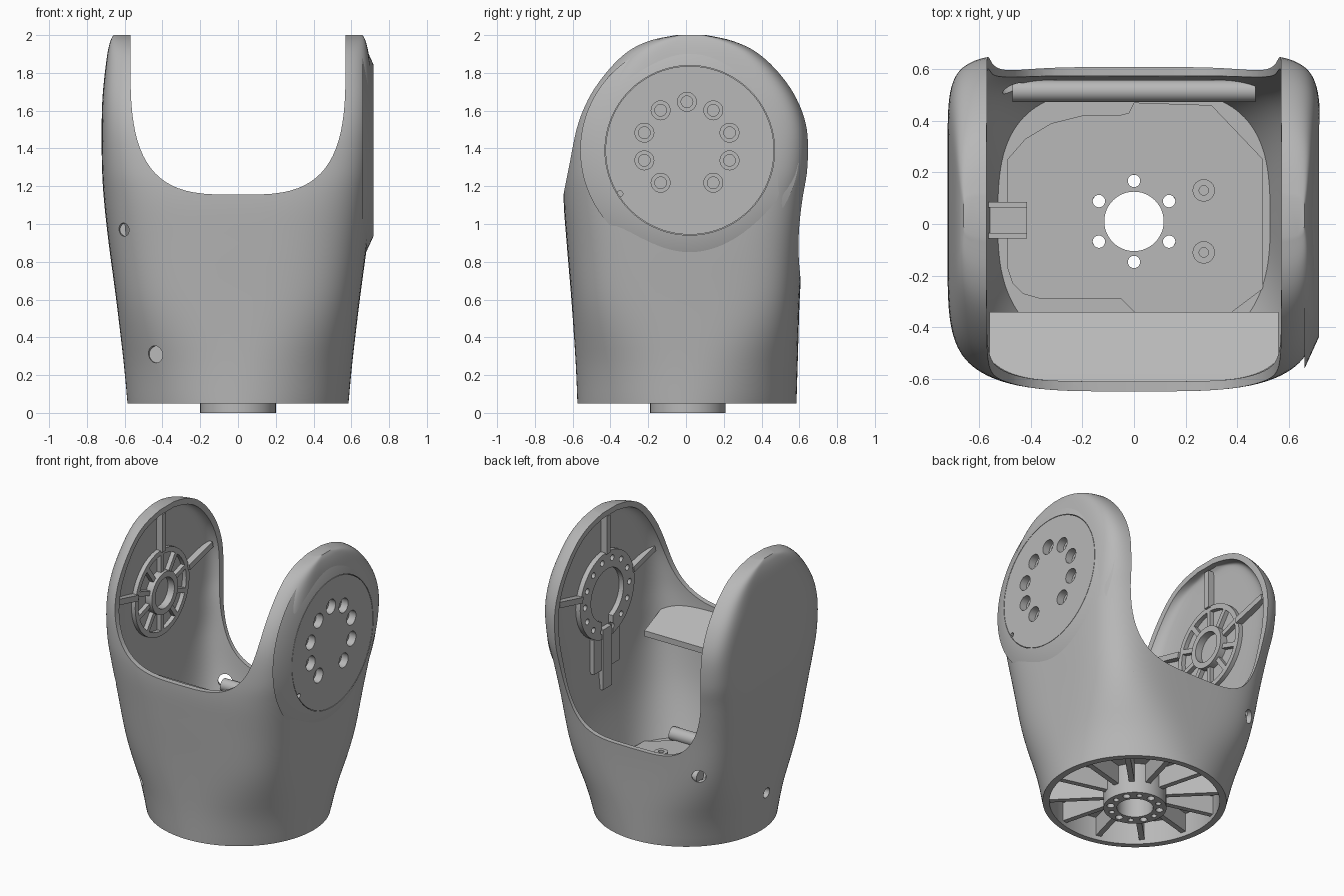
import bpy, bmesh, math
from mathutils import Vector, Matrix

if "Cube" in bpy.data.objects:
    bpy.data.objects.remove(bpy.data.objects["Cube"])

grey = bpy.data.materials.new("satin_grey")
grey.use_nodes = True
grey.diffuse_color = (0.48, 0.48, 0.48, 1)
grey.node_tree.nodes["Principled BSDF"].inputs["Base Color"].default_value = grey.diffuse_color


def finish(name, bm):
    bmesh.ops.recalc_face_normals(bm, faces=bm.faces[:])
    mesh = bpy.data.meshes.new(name)
    bm.to_mesh(mesh)
    bm.free()
    mesh.materials.append(grey)
    obj = bpy.data.objects.new(name, mesh)
    bpy.context.collection.objects.link(obj)
    return obj


def rod(name, r, a, b, sides=48, r_end=None):
    a, b = Vector(a), Vector(b)
    bm = bmesh.new()
    turn = (b - a).to_track_quat('Z', 'Y').to_matrix().to_4x4()
    bmesh.ops.create_cone(bm, cap_ends=True, segments=sides, radius1=r, radius2=r_end or r,
                          depth=(b - a).length, matrix=Matrix.Translation((a + b) / 2) @ turn)
    return finish(name, bm)


def box(name, centre, size, turn=Matrix()):
    bm = bmesh.new()
    bmesh.ops.create_cube(bm, size=1, matrix=Matrix.Translation(centre) @ turn @ Matrix.Diagonal((*size, 1)))
    return finish(name, bm)


def loft(name, rings):
    bm = bmesh.new()
    loops = [[bm.verts.new(p) for p in ring] for ring in rings]
    for lo, hi in zip(loops, loops[1:]):
        for i in range(len(lo)):
            j = (i + 1) % len(lo)
            bm.faces.new((lo[i], lo[j], hi[j], hi[i]))
    bm.faces.new(loops[0])
    bm.faces.new(loops[-1])
    return finish(name, bm)


def cut(obj, *cutters):
    for c in cutters:
        c.hide_render = True
        mod = obj.modifiers.new("cut", 'BOOLEAN')
        mod.operation = 'DIFFERENCE'
        mod.solver = 'EXACT'
        mod.object = c
        graph = bpy.context.evaluated_depsgraph_get()
        mesh = bpy.data.meshes.new_from_object(obj.evaluated_get(graph))
        obj.modifiers.clear()
        obj.data = mesh
        bpy.data.objects.remove(c)
    return obj


def ring(name, r0, r1, a, b):
    a, b = Vector(a), Vector(b)
    d = (b - a) * 0.5
    return cut(rod(name, r1, a, b), rod("bore", r0, a - d, b + d))


# Body stations: height, front y, back y, half width, squareness
ROWS = [(.05, -.575, .585, .585, 2), (.28, -.585, .592, .607, 2.6), (.6, -.607, .602, .645, 4.2),
        (.9, -.632, .622, .685, 4.8), (1.13, -.648, .645, .71, 5.6), (1.3, -.638, .66, .72, 7),
        (1.5, -.606, .65, .722, 8.5), (1.66, -.545, .595, .718, 9), (1.8, -.45, .5, .705, 9),
        (1.91, -.335, .38, .69, 9), (1.97, -.21, .25, .675, 9), (2.0, -.06, .11, .66, 9)]


def smooth_rows(rows, steps=5):
    out = []
    for i in range(len(rows) - 1):
        p0, p1, p2, p3 = rows[max(i - 1, 0)], rows[i], rows[i + 1], rows[min(i + 2, len(rows) - 1)]
        for s in range(steps):
            t = s / steps
            out.append([b + t * (c - a) / 2 + t * t * (a - 2.5 * b + 2 * c - d / 2)
                        + t ** 3 * (1.5 * (b - c) + (d - a) / 2) for a, b, c, d in zip(p0, p1, p2, p3)])
    return out + [list(rows[-1])]


def section(z, y0, y1, hx, n, count=112):
    # Squarer at the back, softer at the front
    pts = []
    for i in range(count):
        a = math.tau * (i + .5) / count
        c, s = math.cos(a), math.sin(a)
        m = n if s > 0 else 2 + (n - 2) * .55
        pts.append((math.copysign(abs(c) ** (2 / m), c) * hx,
                    (y0 + y1) / 2 + math.copysign(abs(s) ** (2 / m), s) * (y1 - y0) / 2, z))
    return pts


def inner_row(z, y0, y1, hx, n):
    # Thin front and back walls, flat inner faces on the arms
    low = z < .5
    mid, half = (y0 + y1) / 2, (y1 - y0) / 2 * (.88 if low else .94)
    return (z if z < 1.3 else 1.3 + (z - 1.3) * .945, mid - half, mid + half,
            min(hx - (.08 if low else .05), .63), n * (1.2 if z < .8 else 1.4))


def saddle(depth, n, y0, y1):
    # U-shaped opening between the arms
    pts = [(.57, 2.3)]
    for i in range(41):
        a = math.pi * i / 40
        c = math.cos(a)
        pts.append((math.copysign(abs(c) ** (2 / n), c) * .57, 1.9 - depth * math.sin(a) ** (2 / n)))
    pts.append((-.57, 2.3))
    return loft("saddle", [[(x, y, z) for x, z in pts] for y in (y0, y1)])


# Main shell: hollow, forked, with a recessed underside
shell = loft("shell", [section(*r) for r in smooth_rows(ROWS)])
cavity = loft("cavity", [section(*r) for r in smooth_rows([inner_row(*r) for r in ROWS[1:]])])
cut(shell, cavity, saddle(.745, 3.3, -1, 0), saddle(1.2, 4, 0, 1),
    rod("recess", .54, (0, .005, -.1), (0, .005, .21), 96),
    rod("disc_seat", .45, (.643, .02, 1.39), (.9, .02, 1.39), 96),
    rod("core", .18, (0, .01, .1), (0, .01, .4)))

# Blind wall holes: point on surface, outward direction, radius
for p, d, r in (((-.6, -.48, .97), (-.3, -1, 0), .035), ((-.435, -.45, .31), (-.3, -1, 0), .045),
                ((-.47, .53, .61), (-.6, .8, 0), .045), ((-.6, -.02, .31), (-1, 0, 0), .035)):
    p, d = Vector(p), Vector(d).normalized()
    cut(shell, rod("wall_hole", r, p - d * .03, p + d * .2, 24))

# Floor plateau and base hub with bolt holes
HALF = [(-.49, -.17), (-.47, -.23), (-.43, -.27), (-.36, -.29), (-.05, -.29), (0, -.34), (.3, -.4),
        (.5, -.25), (.5, .25), (.3, .46), (0, .47), (-.02, .43), (-.06, .42), (-.2, .42), (-.32, .39),
        (-.42, .33), (-.49, .25)]
step = loft("floor_step", [[(x, y, z) for x, y in HALF] for z in (.27, .288)])
cut(step, rod("core", .19, (0, .01, .2), (0, .01, .4)))
hub = ring("base_hub", .115, .2, (0, .01, 0), (0, .01, .293))
for i in range(12):
    a = math.tau * i / 12
    x, y = .157 * math.cos(a), .01 + .157 * math.sin(a)
    radius, top = (.024, .4) if i % 2 else (.018, .06)
    cut(hub, rod("bolt_hole", radius, (x, y, -.1), (x, y, top), 20))

# Underside spokes
for i in range(12):
    a = math.tau * (i + .5) / 12
    box("base_spoke", (.365 * math.cos(a), .005 + .365 * math.sin(a), .15), (.37, .036, .14),
        Matrix.Rotation(a, 4, 'Z'))

# Floor fittings
for y in (.13, -.11):
    ring("screw_boss", .018, .043, (.27, y, .28), (.27, y, .33))
for y in (-.045, .075):
    box("clip_side", (-.49, y, .36), (.15, .022, .17))
box("clip_back", (-.49, .015, .35), (.15, .11, .13))
rod("back_bar", .042, (-.47, .515, .59), (.47, .515, .59))
rod("front_bar", .046, (-.39, -.41, .31), (.39, -.41, .31))

# Sloping shelf with rounded front corners, behind the front rim
SHELF = [(-.34, .56, 1.01), (-.52, .56, 1.09), (-.575, .53, 1.115), (-.612, .42, 1.13)]
loft("front_shelf", [[(-w, y, z), (w, y, z), (w, y, z - .04), (-w, y, z - .04)] for y, w, z in SHELF])

# Mounting disc on the left arm with a blended collar and nine counterbored holes
collar = rod("disc_collar", .58, (.66, .02, 1.39), (.717, .02, 1.39), 96, .455)
cut(collar, rod("bore", .449, (.6, .02, 1.39), (.8, .02, 1.39), 96))
disc = rod("mount_disc", .446, (.64, .02, 1.39), (.717, .02, 1.39), 96)
cut(disc, rod("pin_hole", .016, (.69, -.35, 1.16), (.8, -.35, 1.16), 20))
for i in range(10):
    if i == 5:
        continue
    a = math.tau * i / 10
    y, z = .005 + .237 * math.sin(a), 1.41 + .237 * math.cos(a)
    cut(disc, rod("counterbore", .05, (.665, y, z), (.8, y, z), 28))
    cut(disc, rod("bolt_hole", .031, (.646, y, z), (.8, y, z), 24))


def arm_bar(name, x0, x1, r0, r1, width, angle):
    # Radial bar around the arm axis
    mid = (r0 + r1) / 2
    box(name, ((x0 + x1) / 2, .02 + mid * math.cos(angle), 1.39 + mid * math.sin(angle)),
        (abs(x1 - x0), r1 - r0, width), Matrix.Rotation(angle, 4, 'X'))


# Stiffening ribs inside both arms
for side in (1, -1):
    for deg in (14, 90, 166):
        arm_bar("arm_rib", side * .585, side * .64, .29, .555, .04, math.radians(deg))

# Bearing hub inside the right arm
ring("bearing_outer", .265, .3, (-.64, .02, 1.39), (-.6, .02, 1.39))
ring("bearing_inner", .105, .145, (-.64, .02, 1.39), (-.58, .02, 1.39))
for i in range(10):
    arm_bar("bearing_spoke", -.6, -.64, .14, .27, .032, math.tau * (i + .5) / 10)

# Bolt ring with cable guide inside the left arm
bolt_ring = ring("bolt_ring", .18, .3, (.595, .02, 1.39), (.64, .02, 1.39))
cut(bolt_ring, box("guide_gap", (.62, .02, 1.15), (.2, .12, .3)))
for i in range(14):
    a = math.tau * (i + .5) / 14
    y, z = .02 + .245 * math.sin(a), 1.39 + .245 * math.cos(a)
    cut(bolt_ring, rod("bolt_hole", .02, (.5, y, z), (.62, y, z), 16))
box("cable_guide", (.615, .02, .95), (.04, .1, .42))
for y in (-.08, .12):
    box("guide_ear", (.62, y, 1.0), (.04, .08, .24))

# Smooth shading with sharp edges kept
bpy.ops.object.select_all(action='DESELECT')
for obj in bpy.context.collection.objects:
    if obj.type == 'MESH' and obj.data.materials and obj.data.materials[0] == grey:
        obj.select_set(True)
        bpy.context.view_layer.objects.active = obj
bpy.ops.object.shade_smooth_by_angle(angle=math.radians(32))
